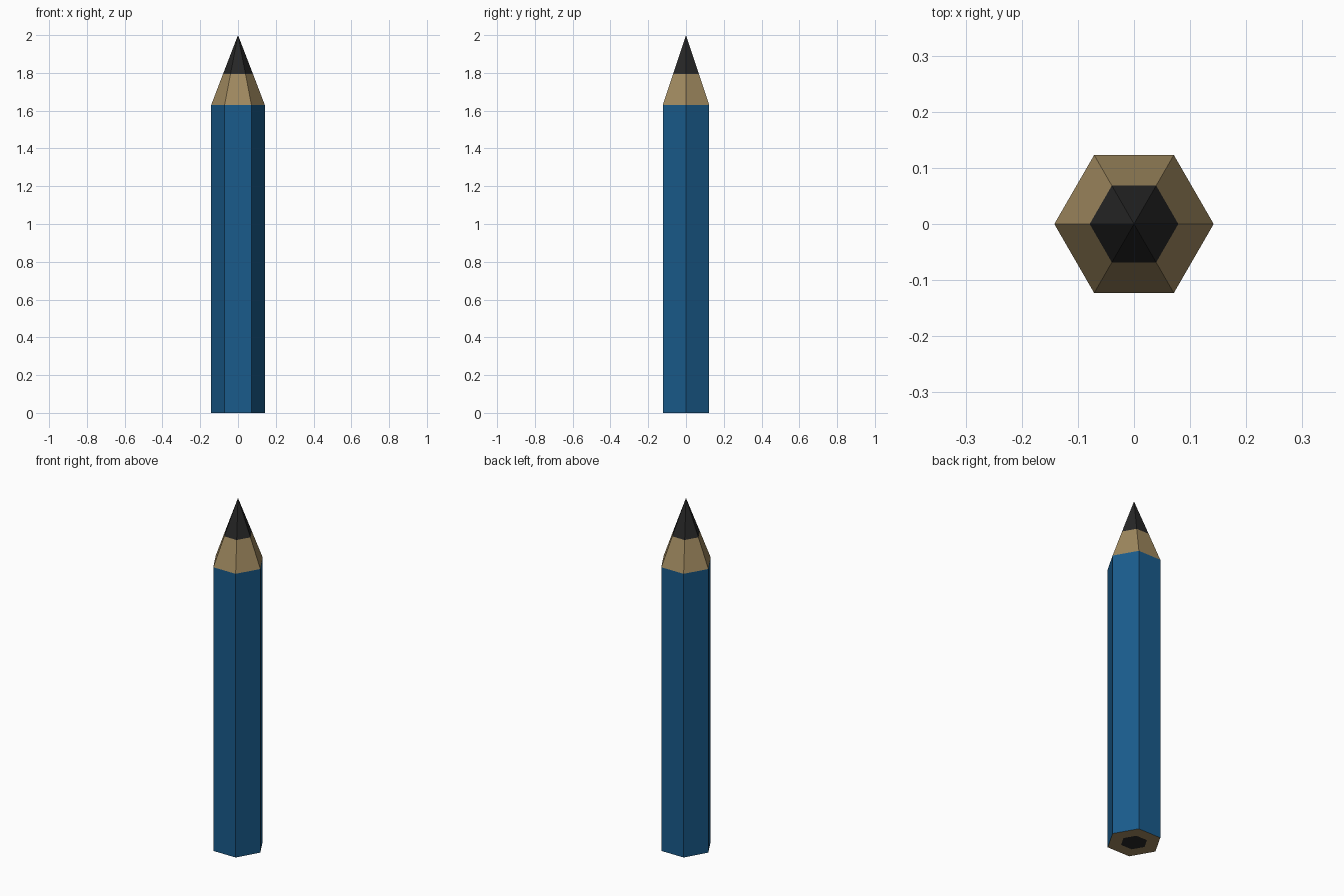
import bpy, bmesh
from math import cos, sin, pi

if "Cube" in bpy.data.objects:
    bpy.data.objects.remove(bpy.data.objects["Cube"])

SIDES = 6
R_BODY, R_CORE, R_LEAD = 0.142, 0.07, 0.079
Z_BODY, Z_LEAD, Z_TIP = 1.63, 1.795, 2.0


def material(name, rgb):
    m = bpy.data.materials.new(name)
    m.diffuse_color = (*rgb, 1)
    m.use_nodes = True
    m.node_tree.nodes["Principled BSDF"].inputs["Base Color"].default_value = m.diffuse_color
    return m


def lathe_hex(name, profile, mat):
    """Join hexagonal rings given as (radius, z); radius 0 makes a point."""
    bm = bmesh.new()
    rings = []
    for r, z in profile:
        n = SIDES if r else 1
        rings.append([bm.verts.new((r * cos(2 * pi * i / SIDES),
                                    r * sin(2 * pi * i / SIDES), z))
                      for i in range(n)])
    for a, b in zip(rings, rings[1:]):
        for i in range(SIDES):
            j = (i + 1) % SIDES
            quad = [a[i % len(a)], a[j % len(a)], b[j % len(b)], b[i % len(b)]]
            bm.faces.new(list(dict.fromkeys(quad)))
    mesh = bpy.data.meshes.new(name)
    bm.to_mesh(mesh)
    bm.free()
    mesh.materials.append(mat)
    obj = bpy.data.objects.new(name, mesh)
    bpy.context.collection.objects.link(obj)
    return obj


paint = material("blue_paint", (0.01, 0.105, 0.26))
wood = material("wood", (0.35, 0.25, 0.115))
graphite = material("graphite", (0.02, 0.02, 0.02))

# Painted barrel
lathe_hex("painted_barrel", [(R_BODY, 0), (R_BODY, Z_BODY)], paint)
# Sharpened wood and the flat wooden base around the core
lathe_hex("wood_cone", [(R_BODY, Z_BODY), (R_LEAD, Z_LEAD)], wood)
lathe_hex("wood_base", [(R_CORE, 0), (R_BODY, 0)], wood)
# Graphite tip and the core end seen at the base
lathe_hex("graphite_tip", [(R_LEAD, Z_LEAD), (0, Z_TIP)], graphite)
lathe_hex("graphite_core_end", [(0, 0), (R_CORE, 0)], graphite)
